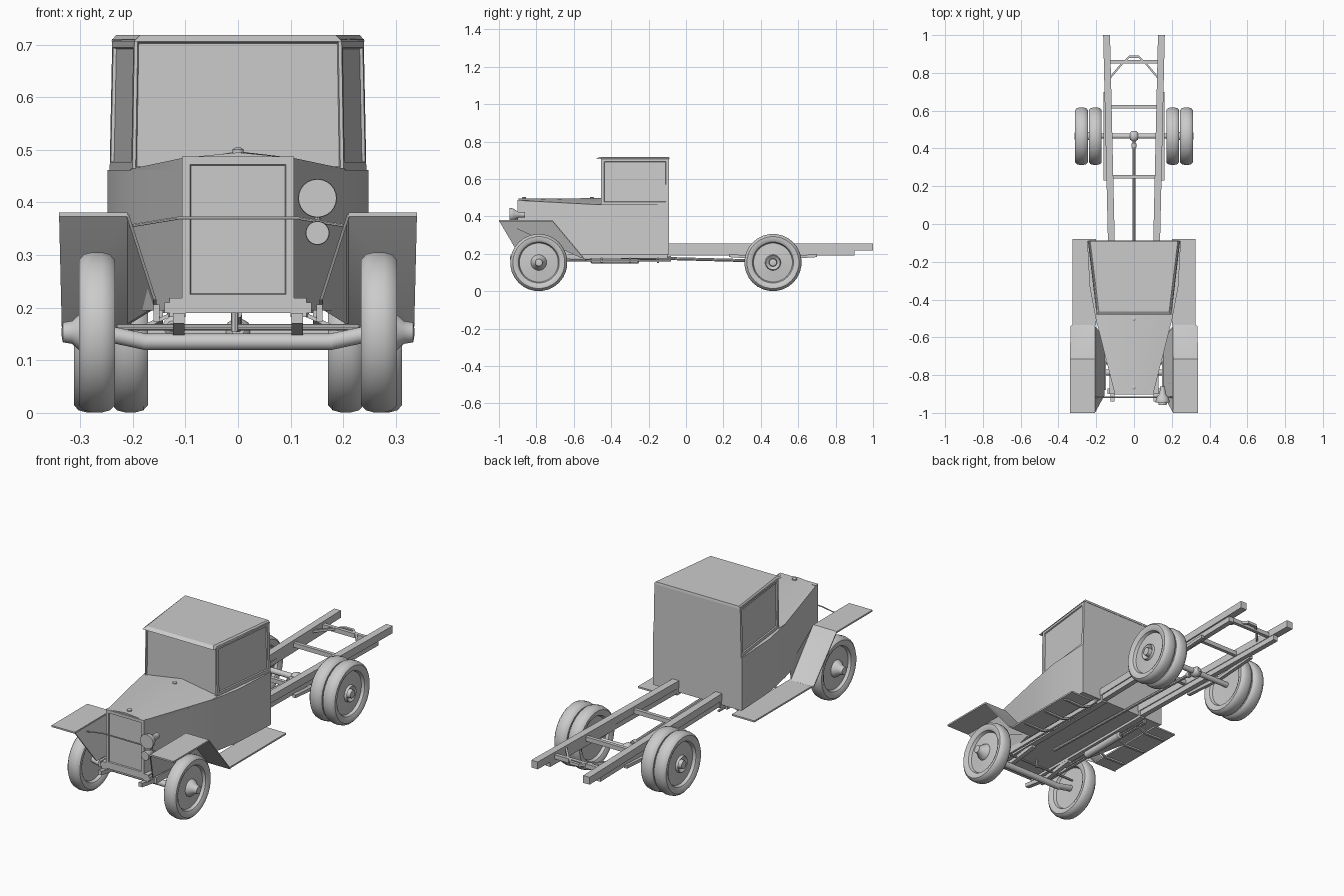
import bpy, bmesh
from math import cos, sin, pi, radians
from mathutils import Vector

cube = bpy.data.objects.get("Cube")
if cube:
    bpy.data.objects.remove(cube, do_unlink=True)

grey = bpy.data.materials.new("plain_grey")
grey.use_nodes = True
grey.diffuse_color = (0.6, 0.6, 0.6, 1)
grey.node_tree.nodes["Principled BSDF"].inputs["Base Color"].default_value = (0.6, 0.6, 0.6, 1)


def loft(name, rings, insets=(), smooth=30):
    """Skin equal-length rings; insets are (direction, margin, depth) panels."""
    bm = bmesh.new()
    rows = [[bm.verts.new(p) for p in ring] for ring in rings]
    n = len(rows[0])
    for a, b in zip(rows, rows[1:]):
        for i in range(n):
            bm.faces.new((a[i], a[(i + 1) % n], b[(i + 1) % n], b[i]))
    bm.faces.new(rows[0][::-1])
    bm.faces.new(rows[-1])
    bmesh.ops.recalc_face_normals(bm, faces=bm.faces)
    for direction, margin, depth in insets:
        bm.normal_update()
        face = max(bm.faces, key=lambda f: f.normal.dot(Vector(direction)))
        bmesh.ops.inset_region(bm, faces=[face], thickness=margin)
        bmesh.ops.inset_region(bm, faces=[face], thickness=0.003, depth=-depth)
    bm.normal_update()
    for f in bm.faces:
        f.smooth = True
    for e in bm.edges:
        e.smooth = e.calc_face_angle(pi) < radians(smooth)
    mesh = bpy.data.meshes.new(name)
    bm.to_mesh(mesh)
    bm.free()
    mesh.materials.append(grey)
    obj = bpy.data.objects.new(name, mesh)
    bpy.context.collection.objects.link(obj)
    return obj


def bar(name, points, w, h):
    """Rectangular bar through points, w across and h high."""
    pts = [Vector(p) for p in points]
    along = pts[-1] - pts[0]
    side = Vector((along.y, -along.x, 0)).normalized() * w / 2
    up = Vector((0, 0, h / 2))
    return loft(name, [[p - side - up, p + side - up, p + side + up, p - side + up] for p in pts])


def block(name, x, y, z, insets=()):
    return loft(name, [[(x[0], y[0], k), (x[1], y[0], k), (x[1], y[1], k), (x[0], y[1], k)] for k in z], insets)


def turned(name, start, axis, profile, n=12):
    """Turned part: profile of (radius, distance along axis)."""
    start, axis = Vector(start), Vector(axis).normalized()
    u = axis.orthogonal().normalized()
    v = axis.cross(u)
    return loft(name, [[start + axis * d + (u * cos(2 * pi * i / n) + v * sin(2 * pi * i / n)) * r
                        for i in range(n)] for r, d in profile], smooth=35)


def rod(name, a, b, r, n=8):
    d = Vector(b) - Vector(a)
    return turned(name, a, d, [(r, 0), (r, d.length)], n)


def plan(half, z):
    """Closed outline from the right-hand half, front to back."""
    return [(x, y, z) for x, y in half] + [(-x, y, z) for x, y in reversed(half)]


# Body and bonnet
half = [(0.103, -0.895), (0.16, -0.67), (0.203, -0.5), (0.235, -0.33), (0.248, -0.09)]
loft("lower_body", [plan(half, 0.195), plan(half, 0.462)])


def bonnet_ring(x, y, edge, ridge):
    return [(-x, y, 0.458), (x, y, 0.458), (x, y, edge), (0, y, ridge), (-x, y, edge)]


loft("bonnet", [bonnet_ring(0.103, -0.895, 0.485, 0.495), bonnet_ring(0.203, -0.5, 0.464, 0.497),
                bonnet_ring(0.205, -0.44, 0.463, 0.497)])
block("radiator", (-0.106, 0.106), (-0.902, -0.88), (0.21, 0.487), [((0, -1, 0), 0.021, 0.006)])
for y in (-0.865, -0.503):
    turned("bonnet_cap", (0, y, 0.49), (0, 0, 1), [(0.011, 0), (0.011, 0.011), (0.006, 0.014)])

# Cab with recessed windows
loft("cab", [plan([(0.201, -0.455), (0.244, -0.09)], 0.46), plan([(0.197, -0.455), (0.239, -0.09)], 0.711)],
     [((0, -1, 0), 0.009, 0.006), ((1, -0.1, 0), 0.024, 0.006), ((-1, -0.1, 0), 0.024, 0.006)])
loft("roof", [plan([(0.198, -0.48), (0.241, -0.088)], 0.706), plan([(0.186, -0.462), (0.232, -0.09)], 0.718)])

# Wheels
tyre = [(0.11, -0.026), (0.125, -0.034), (0.139, -0.034), (0.149, -0.025), (0.153, -0.01),
        (0.153, 0.01), (0.149, 0.025), (0.139, 0.034), (0.125, 0.034), (0.11, 0.026)]
inner_disc = [(0.03, -0.01), (0.104, -0.012)]
outer_disc = [(0.104, 0.012), (0.042, 0.018), (0.038, 0.03), (0.022, 0.032), (0.019, 0.05), (0.008, 0.052)]
FRONT, REAR, AXLE = -0.787, 0.465, 0.153
for s in (-1, 1):
    for name, x, y, extra in (("front_wheel", 0.268, FRONT, 0.015), ("rear_inner_wheel", 0.205, REAR, 0),
                              ("rear_outer_wheel", 0.278, REAR, -0.014)):
        hub = [(r, d + (extra if r < 0.03 else 0)) for r, d in outer_disc]
        turned(name, (s * x, y, AXLE), (s, 0, 0), inner_disc + tyre + hub, 28)

# Fenders, running boards and lamp-side walls
track = [(0.21, 0.34, -1, 0.377), (0.21, 0.34, -0.715, 0.377), (0.21, 0.335, -0.54, 0.168),
         (0.2, 0.325, -0.535, 0.165), (0.2, 0.325, -0.08, 0.165)]
wall = [(0.21, -1, 0.377), (0.21, -0.715, 0.377), (0.21, -0.54, 0.168), (0.158, -0.6, 0.2), (0.158, -0.905, 0.215)]
for s in (-1, 1):
    loft("fender_and_running_board", [[(s * a, y, z - 0.004), (s * b, y, z - 0.004), (s * b, y, z + 0.004),
                                       (s * a, y, z + 0.004)] for a, b, y, z in track])
    loft("fender_inner_wall", [[(s * (x + t), y, z) for x, y, z in wall] for t in (-0.003, 0.003)])
    for y in (-0.45, -0.3, -0.15):
        bar("board_bracket", [(s * 0.12, y, 0.19), (s * 0.2, y, 0.155), (s * 0.31, y, 0.158)], 0.012, 0.008)

# Chassis rails and springs
for s in (-1, 1):
    bar("front_rail", [(s * 0.115, -0.9, 0.2), (s * 0.12, -0.08, 0.2)], 0.03, 0.036)
    bar("lower_rear_rail", [(s * 0.12, -0.09, 0.204), (s * 0.14, 0.9, 0.204)], 0.026, 0.028)
    bar("upper_rear_rail", [(s * 0.12, -0.09, 0.235), (s * 0.145, 1, 0.235)], 0.036, 0.037)
    bar("front_spring", [(s * 0.113, -0.94, 0.18), (s * 0.113, FRONT, 0.157), (s * 0.113, -0.62, 0.18)], 0.022, 0.02)
    bar("rear_spring", [(s * 0.152, 0.23, 0.19), (s * 0.152, REAR, 0.174), (s * 0.152, 0.7, 0.19)], 0.018, 0.016)
    bar("step_channel", [(s * 0.155, -0.88, 0.19), (s * 0.155, -0.1, 0.19)], 0.012, 0.032)
    bar("tail_brace", [(s * 0.13, 0.77, 0.235), (s * 0.05, 0.865, 0.235)], 0.01, 0.012)
for y in (0.25, 0.62, 0.86):
    bar("cross_member", [(-0.135, y, 0.23), (0.135, y, 0.23)], 0.018, 0.022)
bar("tow_loop", [(-0.05, 0.86, 0.235), (-0.025, 0.885, 0.235), (0.025, 0.885, 0.235), (0.05, 0.86, 0.235)], 0.014, 0.014)
block("front_cross_member", (-0.14, 0.14), (-0.9, -0.87), (0.19, 0.21))

# Axles, steering and driveline
rod("front_axle", (-0.18, FRONT, 0.135), (0.18, FRONT, 0.135), 0.016, 12)
for s in (-1, 1):
    rod("front_axle_end", (s * 0.175, FRONT, 0.135), (s * 0.26, FRONT, AXLE), 0.016, 12)
rod("track_rod", (-0.23, FRONT + 0.05, 0.163), (0.23, FRONT + 0.05, 0.163), 0.006)
rod("rear_axle", (-0.27, REAR, AXLE), (0.27, REAR, AXLE), 0.014, 12)
turned("differential", (0, REAR - 0.028, AXLE), (0, 1, 0),
       [(0.01, 0), (0.022, 0.01), (0.027, 0.028), (0.022, 0.046), (0.01, 0.056)])
rod("drive_shaft", (0, REAR - 0.02, 0.16), (0, -0.6, 0.188), 0.008)
turned("shaft_joint", (0, 0.405, 0.161), (0, 1, 0), [(0.014, 0), (0.014, 0.02)])
rod("steering_drop", (-0.006, -0.74, 0.2), (-0.006, -0.74, 0.155), 0.007)

# Exhaust
turned("muffler", (-0.125, -0.51, 0.165), (0, 1, 0), [(0.01, 0), (0.018, 0.006), (0.018, 0.254), (0.01, 0.26)])
rod("exhaust_pipe", (-0.125, -0.66, 0.165), (-0.125, -0.08, 0.165), 0.006)

# Lamps and their bar
path = [(-0.207, -0.917, 0.355), (-0.115, -0.917, 0.37), (0.115, -0.917, 0.37), (0.207, -0.917, 0.355)]
for a, b in zip(path, path[1:]):
    rod("lamp_bar", a, b, 0.003, 6)
turned("headlamp", (0.151, -0.86, 0.408), (0, -1, 0), [(0.014, 0), (0.015, 0.035), (0.032, 0.06), (0.037, 0.078), (0.036, 0.084)], 24)
turned("spot_lamp", (0.151, -0.9, 0.342), (0, -1, 0), [(0.008, 0), (0.016, 0.02), (0.023, 0.05), (0.022, 0.058)], 20)
rod("lamp_post", (0.151, -0.905, 0.34), (0.151, -0.905, 0.4), 0.006)
